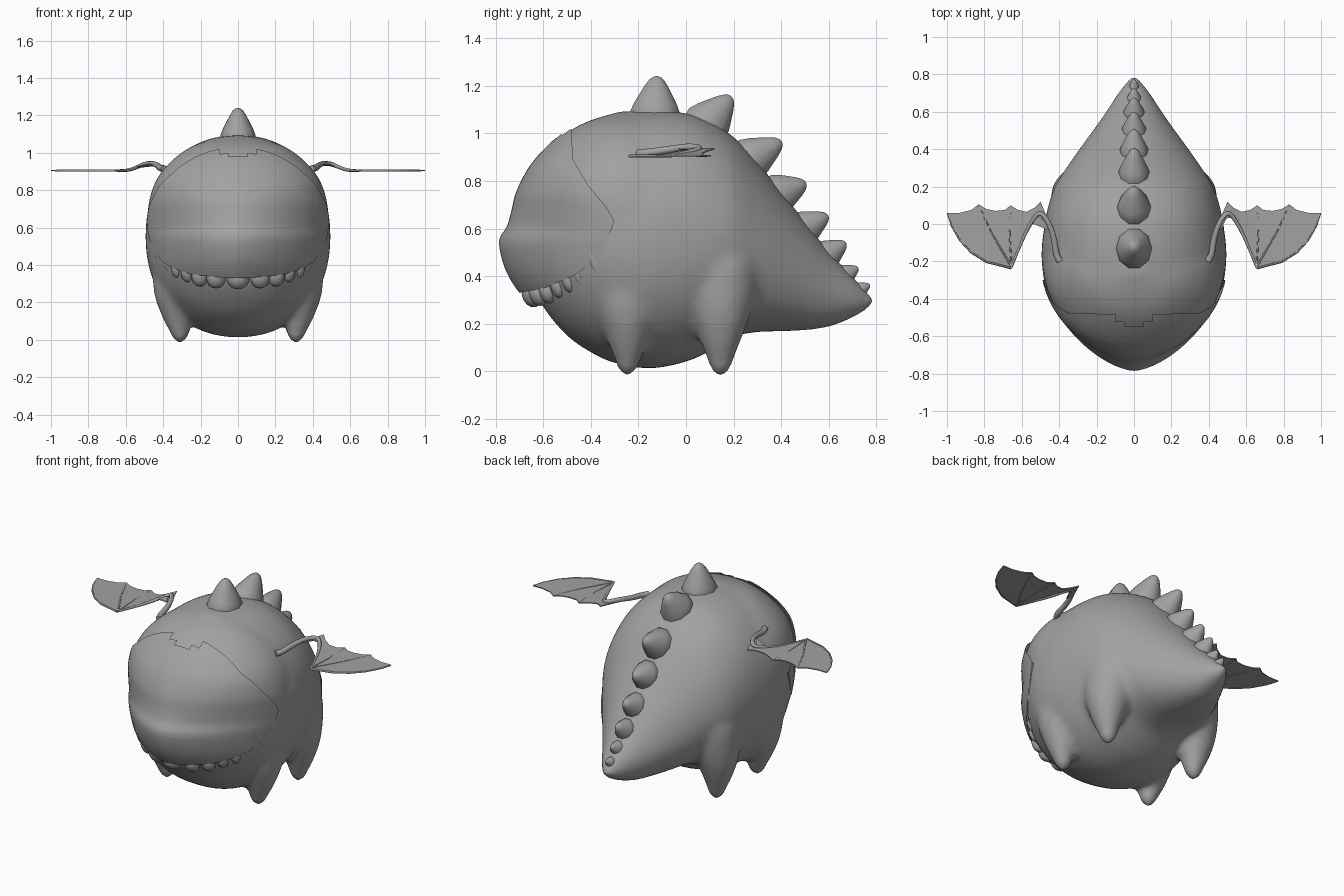
import bpy, bmesh, math
from mathutils import Vector

if "Cube" in bpy.data.objects:
    bpy.data.objects.remove(bpy.data.objects["Cube"])

grey = bpy.data.materials.new("stone_grey")
grey.diffuse_color = (0.36, 0.36, 0.36, 1)
grey.use_nodes = True
grey.node_tree.nodes["Principled BSDF"].inputs["Base Color"].default_value = grey.diffuse_color


def make(name, bm, angle=60):
    bmesh.ops.recalc_face_normals(bm, faces=bm.faces[:])
    me = bpy.data.meshes.new(name)
    bm.to_mesh(me)
    bm.free()
    ob = bpy.data.objects.new(name, me)
    bpy.context.collection.objects.link(ob)
    me.materials.append(grey)
    bpy.context.view_layer.objects.active = ob
    ob.select_set(True)
    bpy.ops.object.shade_smooth_by_angle(angle=math.radians(angle))
    ob.select_set(False)


def loft(bm, rings):
    """Skin a list of equal-length point rings and cap both ends."""
    rows = [[bm.verts.new(p) for p in r] for r in rings]
    n = len(rows[0])
    for a, b in zip(rows, rows[1:]):
        for i in range(n):
            j = (i + 1) % n
            bm.faces.new((a[i], a[j], b[j], b[i]))
    bm.faces.new(rows[0][::-1])
    bm.faces.new(rows[-1])


def smooth_rows(rows, steps=4):
    """Catmull-Rom subdivision of a section table."""
    out = []
    for i in range(len(rows) - 1):
        p = [rows[max(i - 1, 0)], rows[i], rows[i + 1], rows[min(i + 2, len(rows) - 1)]]
        for s in range(steps):
            t = s / steps
            out.append([0.5 * (2 * b + (c - a) * t + (2 * a - 5 * b + 4 * c - d) * t * t
                               + (3 * b - a - 3 * c + d) * t ** 3) for a, b, c, d in zip(*p)])
    return out + [list(rows[-1])]


def spow(v, e):
    return math.copysign(abs(v) ** e, v)


def circle(n):
    return [(math.cos(2 * math.pi * i / n), math.sin(2 * math.pi * i / n)) for i in range(n)]


# Head: horizontal sections of z, front y, half width; pointed muzzle, round dome
head = [(.28, -.66, .43), (.33, -.70, .45), (.39, -.74, .468), (.46, -.77, .48),
        (.55, -.785, .492), (.61, -.752, .495), (.68, -.732, .495),
        (.75, -.715, .488), (.85, -.665, .455), (.93, -.60, .40), (1.01, -.51, .31),
        (1.06, -.415, .21), (1.1, -.28, .05)]


def head_rings(inset, zmin):
    rings = []
    for z, yf, w in smooth_rows(head, 3):
        if z >= zmin:
            e = 1.25 - .25 * min(1, max(0, (z - .58) / .25))
            rings.append([((w - inset) * spow(c, e), -.25 - (yf + inset + .25) * -spow(s, e), z - inset * .5)
                          for c, s in circle(64)])
    return rings


# Body and tail: sections of y, bottom, top, half width
sections = [(-.665, .44, .56, .07), (-.65, .38, .70, .16), (-.6, .27, .85, .275),
            (-.5, .15, .985, .375), (-.4, .08, 1.045, .442), (-.3, .035, 1.08, .482),
            (-.15, .012, 1.095, .495), (0, .04, 1.085, .478), (.1, .085, 1.05, .458),
            (.2, .145, .985, .424), (.3, .165, .88, .362), (.4, .168, .755, .293),
            (.5, .173, .63, .22), (.6, .187, .505, .15), (.7, .225, .40, .085),
            (.76, .26, .335, .04), (.79, .285, .31, .012)]
bm = bmesh.new()
loft(bm, [[(w * spow(c, .93) * (1 - .1 * max(0, s) * min(1, max(0, y / .3))), y,
            (lo + hi) / 2 + (hi - lo) / 2 * spow(s, .93))
           for c, s in circle(48)] for y, lo, hi, w in smooth_rows(sections)])
loft(bm, head_rings(.012, .56))
# Four stubby legs fading into the flanks: z, centre x, radius
leg = [(-.016, .31, .02), (.01, .31, .042), (.05, .314, .056), (.1, .322, .075),
       (.2, .325, .113), (.27, .315, .138), (.35, .30, .158), (.45, .292, .165), (.56, .26, .165)]
for side in (-1, 1):
    for y0, dx in ((-.245, 0), (.145, -.015)):
        loft(bm, [[(side * (x + dx * min(1, z * 4) + r * c), y0 + r * s, z) for c, s in circle(20)]
                  for z, x, r in smooth_rows(leg, 3)])
make("body", bm, 180)
body = bpy.context.view_layer.objects.active
mod = body.modifiers.new("blend", 'REMESH')
mod.mode = 'VOXEL'
mod.voxel_size = .016
mod.use_smooth_shade = True
mod = body.modifiers.new("soften", 'SMOOTH')
mod.factor = .5
mod.iterations = 16

# Upper head shell
bm = bmesh.new()
loft(bm, head_rings(0, 0))


def cut(co, no, clear=False):
    bmesh.ops.bisect_plane(bm, geom=bm.verts[:] + bm.edges[:] + bm.faces[:], dist=1e-5,
                           plane_co=co, plane_no=no, clear_outer=clear)


# Trim along the sagging jaw line and cheek, closing the underside
jaw = [(-.70, .33), (-.59, .352), (-.455, .41), (-.345, .515), (-.30, .63)]
for (y0, z0), (y1, z1) in zip(jaw, jaw[1:]):
    cut((0, y0, z0), (0, z1 - z0, y0 - y1), True)
    bmesh.ops.holes_fill(bm, edges=[e for e in bm.edges if e.is_boundary])
# Back edge runs up from the cheek to the forehead, with a small notch on top
back = [(-.30, .63), (-.335, .69), (-.41, .78), (-.475, .89), (-.49, 1.2)]
for (y0, z0), (y1, z1) in zip(back, back[1:]):
    cut((0, y0, z0), (0, z1 - z0, y0 - y1))
for x in (-.1, -.05, .05, .1):
    cut((x, 0, 0), (1, 0, 0))
for y in (-.545, -.52):
    cut((0, y, 0), (0, 1, 0))


def line(pts, v, a, b):
    """Interpolate column b of a polyline at value v of column a."""
    for p, q in zip(pts, pts[1:]):
        if p[a] <= v < q[a]:
            return p[b] + (q[b] - p[b]) * (v - p[a]) / (q[a] - p[a])


def behind(f):
    c = f.calc_center_median()
    if c.z > .9 and abs(c.x) < .1 and c.y > (-.545 if abs(c.x) < .05 else -.52):
        return True
    limit = line(back, c.z, 1, 0)
    return limit is not None and c.y > limit


bmesh.ops.delete(bm, geom=[f for f in bm.faces if behind(f)], context='FACES')
make("upper_head", bm, 40)


def spike(bm, base, tip, r, profile, n=10, flat=1.0):
    """Rounded cone turned around the base-tip line."""
    base, tip = Vector(base), Vector(tip)
    d = tip - base
    u = d.cross(Vector((1, 0, 0))).normalized()
    v = u.cross(d).normalized()
    loft(bm, [[base + d * h + v * (r * k * c) + u * (r * k * flat * s) for c, s in circle(n)]
              for k, h in profile])


# Back spikes: base y, base z, tip y, tip z, radius
cone = [(.9, -.4), (1, 0), (.86, .25), (.66, .5), (.45, .75), (.28, .91), (.14, .98), (.03, 1)]
spines = [(-.13, 1.08, -.122, 1.24, .098), (.09, 1.04, .19, 1.155, .092),
          (.27, .89, .402, .965, .086), (.39, .745, .505, .79, .079),
          (.495, .60, .597, .655, .07), (.592, .49, .672, .54, .059),
          (.667, .405, .723, .435, .042), (.735, .345, .772, .365, .028)]
bm = bmesh.new()
for y, z, ty, tz, r in spines:
    spike(bm, (0, y, z), (0, ty, tz), r, cone, 10, 1.15)
make("back_spikes", bm)

# Small teeth along the jaw (x, y, radius, drop), and one long fang at each corner
tooth = [(.8, -.25), (1, .1), (.95, .45), (.75, .75), (.45, .93), (.05, 1)]
bm = bmesh.new()
for x, y, r, drop in ((0, -.645, .06, .07), (.118, -.622, .052, .07), (.203, -.585, .046, .068),
                      (.267, -.54, .04, .065), (.322, -.495, .036, .062), (.362, -.45, .03, .06)):
    for side in ((1,) if x == 0 else (-1, 1)):
        z = line(jaw, y, 0, 1)
        spike(bm, (side * x, y, z), (side * x * .99, y + .015, z - drop), r, tooth, 12, .8)
for side in (-1, 1):
    spike(bm, (side * .412, -.39, .485), (side * .425, -.347, .36), .034, cone, 12)
make("teeth", bm)


# Wings: thin scalloped membrane with tube arm and finger bones
def wing_z(x):
    return .905 + max(0, .035 * (1 - abs(x - .48) / .12))


outline = [(.50, .12), (.535, .085), (.575, .065), (.62, .075), (.66, .10), (.69, .075),
           (.74, .07), (.79, .08), (.83, .105), (.87, .075), (.93, .06), (1.0, .06),
           (.975, -.01), (.93, -.09), (.87, -.155), (.79, -.205), (.655, -.238),
           (.63, -.16), (.59, -.07), (.55, .005), (.525, .035), (.495, .03), (.465, -.03), (.45, .0)]
arm = [(.395, -.20, .915), (.415, -.16, .918), (.428, -.08, .93), (.455, .0, .942),
       (.495, .055, .94), (.53, .035, .927), (.575, -.04, .91), (.615, -.13, .905), (.655, -.232, .905)]
bones = [[(.655, -.23), (.665, -.06), (.66, .095)], [(.655, -.23), (.76, -.05), (.83, .10)],
         [(.655, -.236), (.79, -.202), (.87, -.152), (.93, -.088), (.975, -.01), (.997, .058)]]


def tube(bm, pts, r0, r1, n=8):
    pts = [Vector(p) for p in pts]
    rings = []
    for i, p in enumerate(pts):
        d = (pts[min(i + 1, len(pts) - 1)] - pts[max(i - 1, 0)]).normalized()
        u = d.cross(Vector((0, 0, 1))).normalized()
        v = u.cross(d)
        r = r0 + (r1 - r0) * i / (len(pts) - 1)
        rings.append([p + u * (r * c) + v * (r * s) for c, s in circle(n)])
    loft(bm, rings)


for side, label in ((1, "right"), (-1, "left")):
    bm = bmesh.new()
    face = bm.faces.new([bm.verts.new((side * x, y, wing_z(x) - .003)) for x, y in outline])
    tri = bmesh.ops.triangulate(bm, faces=[face])["faces"]
    ext = bmesh.ops.extrude_face_region(bm, geom=tri)["geom"]
    for v in (g for g in ext if isinstance(g, bmesh.types.BMVert)):
        v.co.z += .006
    make(label + "_wing_membrane", bm, 30)
    bm = bmesh.new()
    tube(bm, [(side * x, y, z) for x, y, z in smooth_rows(arm, 3)], .019, .006)
    for bone in bones:
        tube(bm, [(side * x, y, wing_z(x)) for x, y in bone], .007, .004, 6)
    make(label + "_wing_bones", bm)
